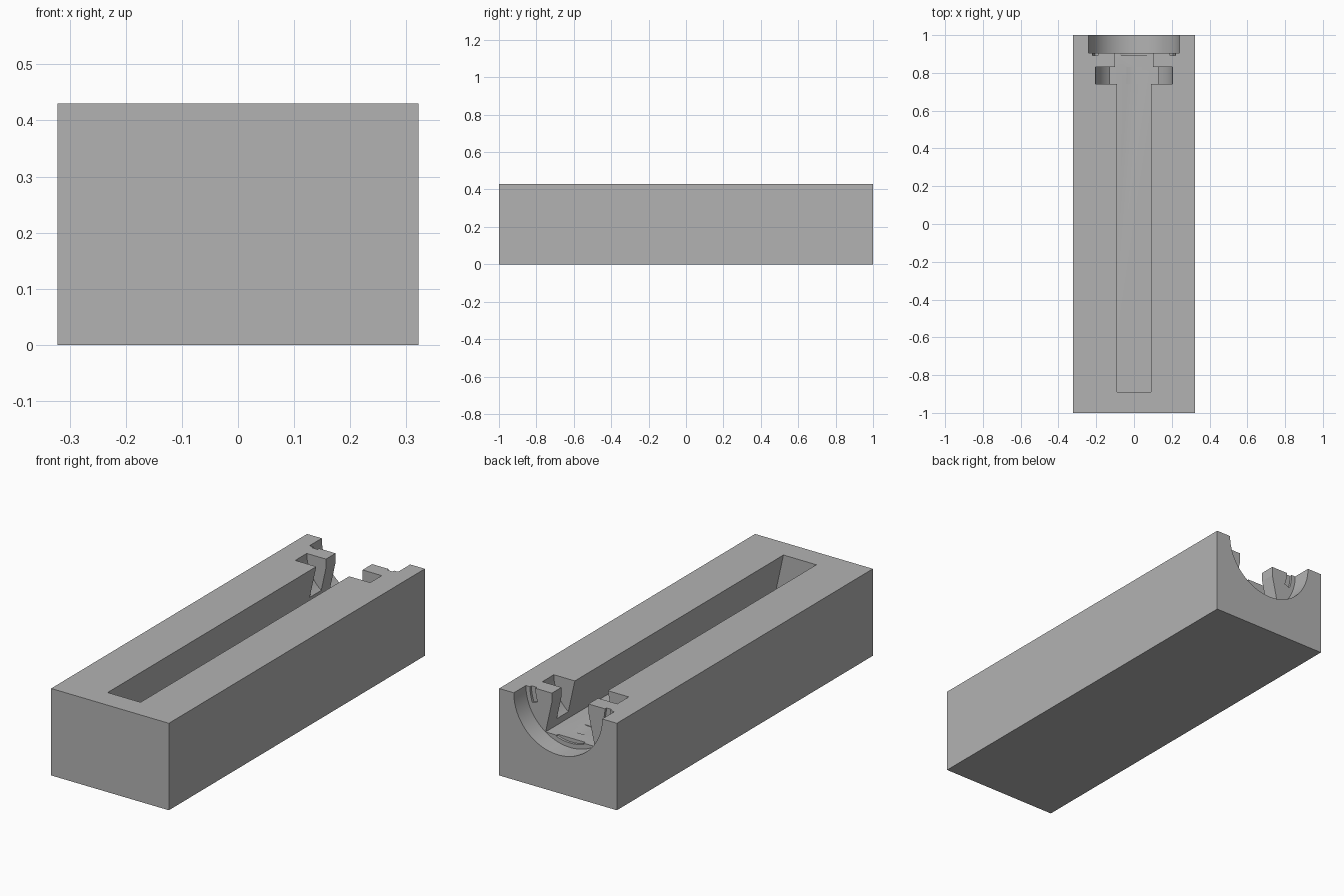
import bpy, bmesh, math

if "Cube" in bpy.data.objects:
    bpy.data.objects.remove(bpy.data.objects["Cube"])

TOP = 0.43          # height of the block and of the shared round axis
OVER = 0.5          # cutters reach above the top face

grey = bpy.data.materials.new("grey")
grey.diffuse_color = (0.45, 0.45, 0.45, 1)
grey.use_nodes = True
grey.node_tree.nodes["Principled BSDF"].inputs["Base Color"].default_value = grey.diffuse_color


def prism(name, profile, y0, y1):
    """Extrude an x-z profile along y."""
    bm = bmesh.new()
    face = bm.faces.new([bm.verts.new((x, y0, z)) for x, z in profile])
    ext = bmesh.ops.extrude_face_region(bm, geom=[face])
    moved = [v for v in ext["geom"] if isinstance(v, bmesh.types.BMVert)]
    bmesh.ops.translate(bm, verts=moved, vec=(0, y1 - y0, 0))
    bmesh.ops.recalc_face_normals(bm, faces=bm.faces)
    mesh = bpy.data.meshes.new(name)
    bm.to_mesh(mesh)
    bm.free()
    mesh.materials.append(grey)
    obj = bpy.data.objects.new(name, mesh)
    bpy.context.collection.objects.link(obj)
    return obj


def arc(r, a0, a1, n):
    """Points on a circle round the axis; 0 is +x, 90 is straight down."""
    angles = [math.radians(a0 + (a1 - a0) * i / n) for i in range(n + 1)]
    return [(r * math.cos(a), TOP - r * math.sin(a)) for a in angles]


def half_round(r):
    return [(r, OVER)] + arc(r, 0, 180, 64) + [(-r, OVER)]


def ring_piece(a0, a1):
    return arc(0.22, a0, a1, 12) + arc(0.19, a1, a0, 12)


def rect(w, z0):
    return [(w, OVER), (w, z0), (-w, z0), (-w, OVER)]


# Solid block
block = prism("block", [(-0.322, 0), (0.322, 0), (0.322, TOP), (-0.322, TOP)], -1, 1)

# Long undercut trench, neck, round slots and small recesses
trench = [(0.09, OVER), (0.09, TOP), (0.1345, 0.229),
          (-0.1345, 0.229), (-0.09, TOP), (-0.09, OVER)]
cutters = [
    prism("trench_cutter", trench, -0.89, 0.91),
    prism("slot_cutter", half_round(0.205), 0.74, 0.83),
    prism("neck_cutter", rect(0.1, 0.385), 0.8, 0.93),
    prism("flange_cutter", half_round(0.242), 0.905, 1.1),
]
for a0, a1 in ((-8, 20), (70, 110), (160, 188)):
    cutters.append(prism("recess_cutter", ring_piece(a0, a1), 0.893, 0.93))

bpy.context.view_layer.objects.active = block
block.select_set(True)
for cutter in cutters:
    mod = block.modifiers.new(cutter.name, 'BOOLEAN')
    mod.operation = 'DIFFERENCE'
    mod.solver = 'EXACT'
    mod.object = cutter
    bpy.ops.object.modifier_apply(modifier=mod.name)
    bpy.data.objects.remove(cutter)

# Smooth curved walls, sharp edges elsewhere
bpy.ops.object.select_all(action='DESELECT')
block.select_set(True)
bpy.ops.object.shade_smooth_by_angle(angle=math.radians(20))
